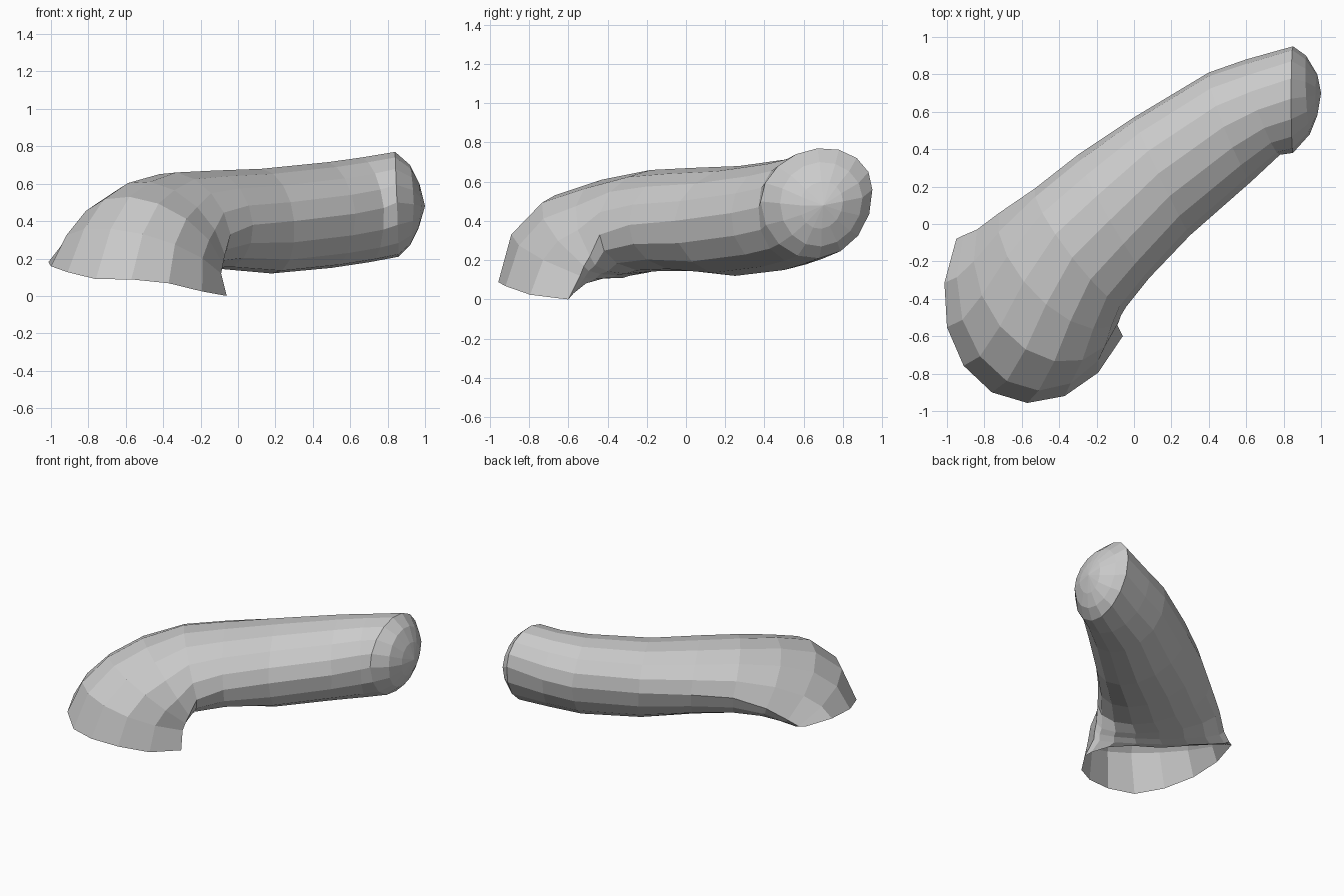
import bpy, bmesh, math
from mathutils import Vector

SIDES = 16

# Cross-sections from the rounded tip to the open hood: left, right, top, bottom
sections = [
    ((0.98, 0.80, 0.50), (0.98, 0.58, 0.48), (0.97, 0.69, 0.60), (0.965, 0.69, 0.36)),
    ((0.92, 0.90, 0.52), (0.94, 0.48, 0.49), (0.92, 0.68, 0.70), (0.92, 0.69, 0.27)),
    ((0.85, 0.95, 0.56), (0.85, 0.38, 0.50), (0.84, 0.67, 0.77), (0.86, 0.68, 0.21)),
    ((0.60, 0.88, 0.50), (0.78, 0.37, 0.47), (0.66, 0.61, 0.74), (0.70, 0.60, 0.18)),
    ((0.40, 0.81, 0.47), (0.63, 0.23, 0.44), (0.48, 0.52, 0.715), (0.50, 0.50, 0.15)),
    ((0.00, 0.57, 0.44), (0.30, -0.06, 0.40), (0.13, 0.27, 0.68), (0.18, 0.25, 0.12)),
    ((-0.30, 0.37, 0.43), (0.08, -0.29, 0.38), (-0.13, 0.02, 0.67), (-0.10, 0.03, 0.145)),
    ((-0.53, 0.19, 0.40), (-0.04, -0.44, 0.33), (-0.33, -0.18, 0.66), (-0.29, -0.13, 0.145)),
    ((-0.72, 0.06, 0.32), (-0.07, -0.49, 0.22), (-0.47, -0.43, 0.61), (-0.40, -0.20, 0.14)),
    ((-0.84, -0.03, 0.23), (-0.08, -0.52, 0.17), (-0.58, -0.67, 0.53), (-0.45, -0.26, 0.13)),
    ((-0.91, -0.06, 0.19), (-0.09, -0.54, 0.12), (-0.68, -0.84, 0.36), (-0.50, -0.29, 0.12)),
    ((-0.95, -0.08, 0.19), (-0.06, -0.60, 0.00), (-0.76, -0.90, 0.09), (-0.51, -0.32, 0.11)),
]


def ring_points(left, right, top, bottom):
    left, right, top, bottom = map(Vector, (left, right, top, bottom))
    centre = (left + right) / 2
    points = []
    for i in range(SIDES):
        a = 2 * math.pi * i / SIDES
        s = math.sin(a)
        lift = (top if s >= 0 else bottom) - centre
        points.append(centre + (left - centre) * math.cos(a) + lift * abs(s))
    return points


# Bent sleeve: loft through the sections, closed at the tip, open under the hood
bm = bmesh.new()
rings = [[bm.verts.new(p) for p in ring_points(*s)] for s in sections]

# Keep the hood rim level, so that only its right corner dips to the ground
for i, v in enumerate(rings[-1]):
    c = math.cos(2 * math.pi * i / SIDES)
    if -0.99 < c < 0:
        v.co.z += 0.095 * (abs(c) - abs(c) ** 4)

for a, b in zip(rings, rings[1:]):
    for i in range(SIDES):
        j = (i + 1) % SIDES
        bm.faces.new((a[i], a[j], b[j], b[i]))

# Tip cap
tip = bm.verts.new((1.0, 0.70, 0.48))
for i in range(SIDES):
    bm.faces.new((tip, rings[0][(i + 1) % SIDES], rings[0][i]))

bmesh.ops.recalc_face_normals(bm, faces=bm.faces[:])
mesh = bpy.data.meshes.new("bent_sleeve")
bm.to_mesh(mesh)
bm.free()
bpy.context.collection.objects.link(bpy.data.objects.new("bent_sleeve", mesh))
